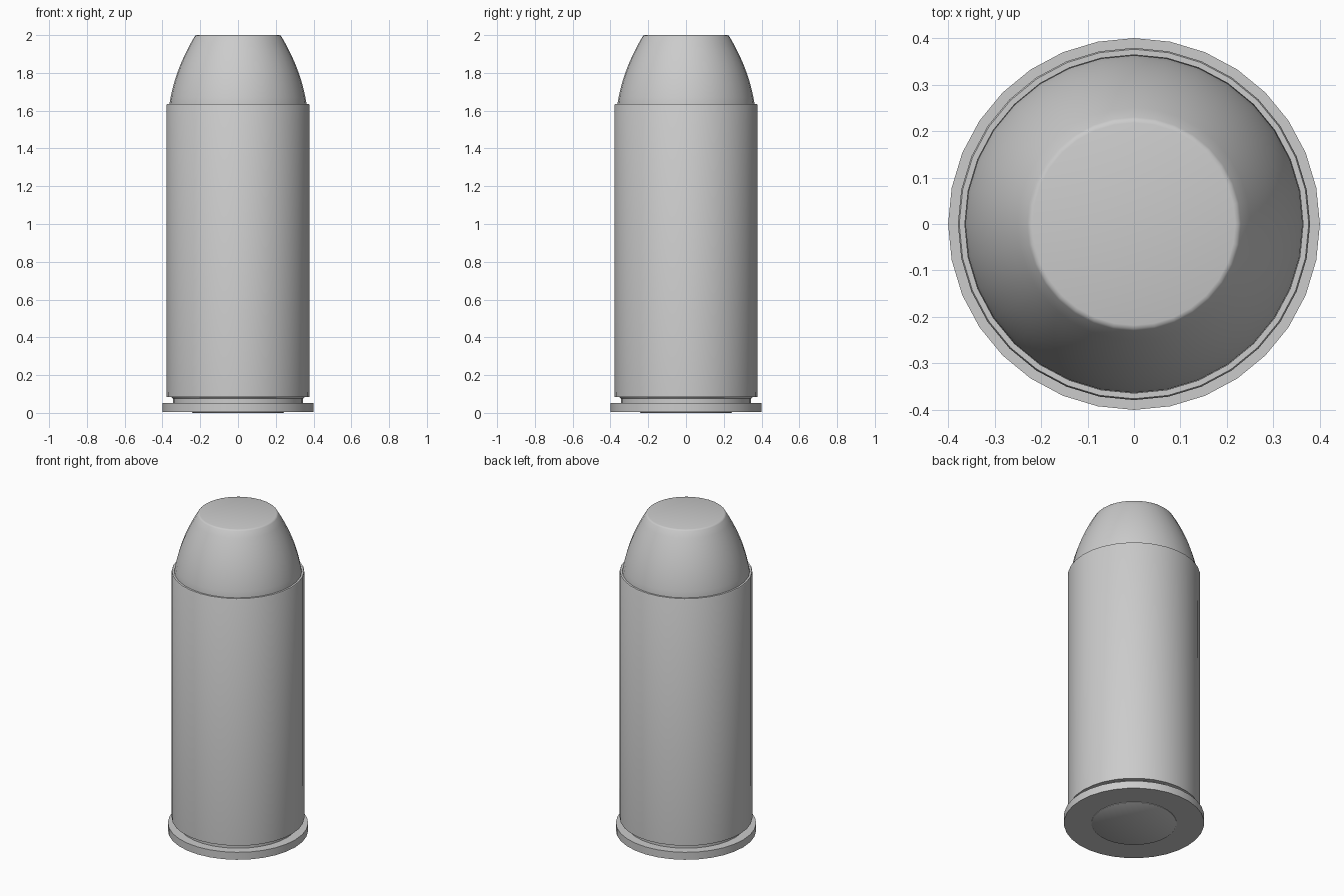
import bpy, bmesh, math

if "Cube" in bpy.data.objects:
    bpy.data.objects.remove(bpy.data.objects["Cube"])

SIDES = 32

metal = bpy.data.materials.new("plain_grey")
metal.diffuse_color = (0.6, 0.6, 0.6, 1.0)
metal.use_nodes = True
metal.node_tree.nodes["Principled BSDF"].inputs["Base Color"].default_value = metal.diffuse_color


def lathe(name, profile, angle=35):
    """Spin (radius, height) points around z; radius 0 makes a pole."""
    bm = bmesh.new()
    rings = []
    for r, z in profile:
        if r == 0:
            rings.append([bm.verts.new((0, 0, z))] * SIDES)
        else:
            rings.append([bm.verts.new((r * math.cos(2 * math.pi * i / SIDES),
                                        r * math.sin(2 * math.pi * i / SIDES), z))
                          for i in range(SIDES)])
    for a, b in zip(rings, rings[1:]):
        for i in range(SIDES):
            j = (i + 1) % SIDES
            corners = list(dict.fromkeys((a[i], a[j], b[j], b[i])))
            bm.faces.new(corners)
    bmesh.ops.recalc_face_normals(bm, faces=bm.faces)
    mesh = bpy.data.meshes.new(name)
    bm.to_mesh(mesh)
    bm.free()
    mesh.materials.append(metal)
    obj = bpy.data.objects.new(name, mesh)
    bpy.context.collection.objects.link(obj)
    bpy.ops.object.select_all(action='DESELECT')
    obj.select_set(True)
    bpy.context.view_layer.objects.active = obj
    bpy.ops.object.shade_smooth_by_angle(angle=math.radians(angle))
    return obj


# Case: base, rim, extractor groove, straight wall and open mouth
lathe("case", [
    (0, 0.005), (0.40, 0.005), (0.40, 0.052), (0.345, 0.052),
    (0.345, 0.075), (0.352, 0.083), (0.378, 0.083),
    (0.379, 1.63), (0.376, 1.636), (0.364, 1.636),
    (0.363, 1.60), (0.363, 1.50), (0, 1.50)])

# Primer disc, slightly proud of the base
lathe("primer", [(0, 0.0), (0.24, 0.0), (0.243, 0.002), (0.243, 0.02), (0, 0.02)])

# Tip: curved ogive with a softly rounded flat nose
STEPS = 10
curve = [(0.363 - 0.15 * h - 0.62 * h * h, 1.635 + h)
         for h in (0.358 * i / STEPS for i in range(STEPS + 1))]
lathe("tip", [(0, 1.52), (0.363, 1.52)] + curve +
      [(0.225, 1.998), (0.218, 2.0), (0, 2.0)], angle=40)
